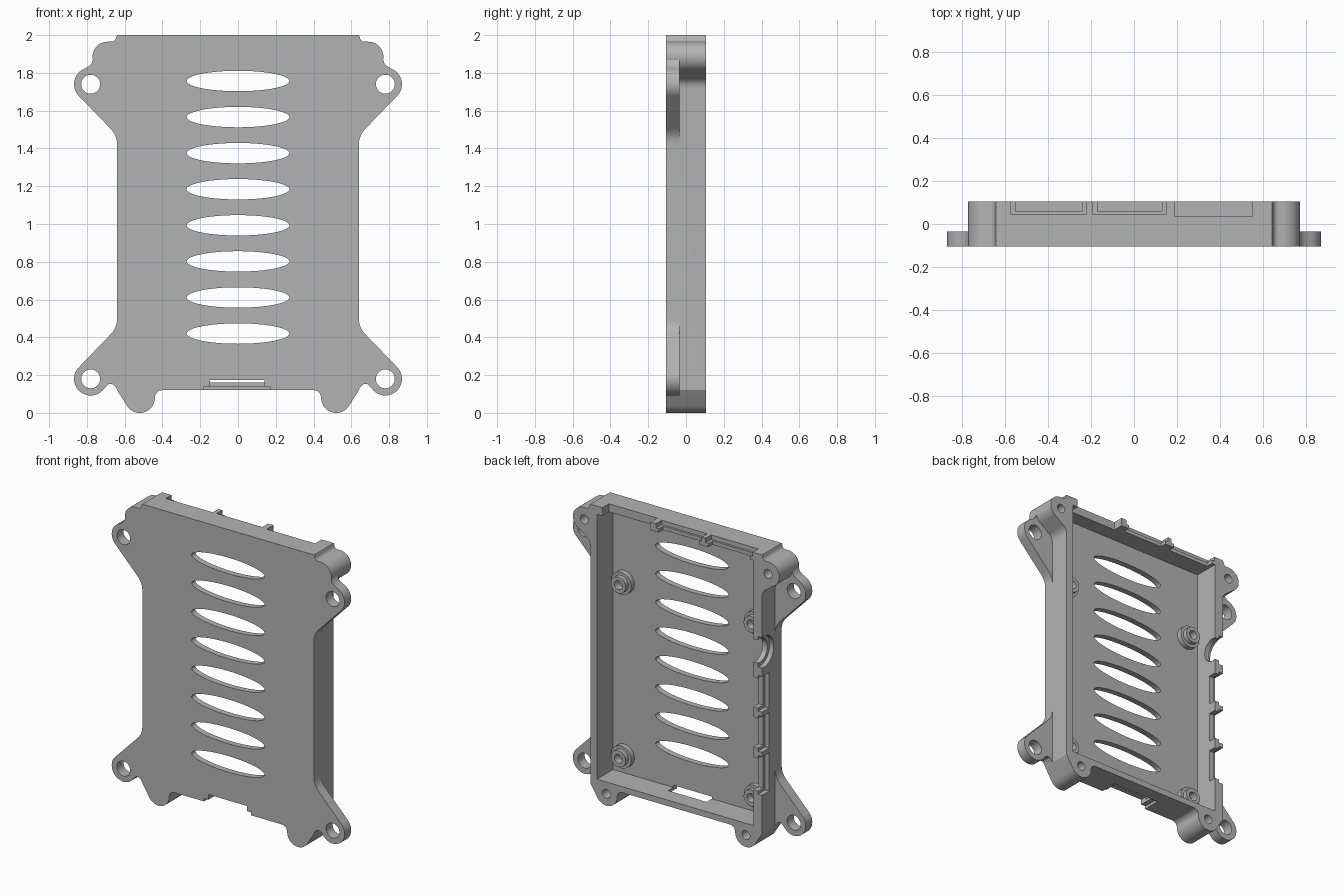
import bpy, bmesh, math
from mathutils import Matrix

FRONT, BACK, FLOOR, EAR_BACK = -0.105, 0.105, -0.065, -0.035

if "Cube" in bpy.data.objects:
    bpy.data.objects.remove(bpy.data.objects["Cube"])

grey = bpy.data.materials.new("light grey plastic")
grey.use_nodes = True
colour = (0.45, 0.45, 0.45, 1)
grey.diffuse_color = colour
grey.node_tree.nodes["Principled BSDF"].inputs["Base Color"].default_value = colour


def arc(cx, cz, r, a0, a1, n=14, rz=None):
    """Points on an arc, angles in degrees."""
    rz = rz or r
    angles = [math.radians(a0 + (a1 - a0) * i / n) for i in range(n + 1)]
    return [(cx + r * math.cos(a), cz + rz * math.sin(a)) for a in angles]


def circle(cx, cz, r, n=40, rz=None):
    return arc(cx, cz, r, 0, 360, n, rz)[:-1]


def finish(name, bm):
    bmesh.ops.recalc_face_normals(bm, faces=bm.faces)
    mesh = bpy.data.meshes.new(name)
    bm.to_mesh(mesh)
    bm.free()
    mesh.materials.append(grey)
    obj = bpy.data.objects.new(name, mesh)
    bpy.context.collection.objects.link(obj)
    return obj


def extrude(name, outline, y0, y1):
    """Solid made by pushing an x-z outline from y0 to y1."""
    bm = bmesh.new()
    face = bm.faces.new([bm.verts.new((x, y0, z)) for x, z in outline])
    new = bmesh.ops.extrude_face_region(bm, geom=[face])["geom"]
    bmesh.ops.translate(bm, vec=(0, y1 - y0, 0),
                        verts=[v for v in new if isinstance(v, bmesh.types.BMVert)])
    return finish(name, bm)


def box(name, x0, x1, y0, y1, z0, z1):
    return extrude(name, [(x0, z0), (x1, z0), (x1, z1), (x0, z1)], y0, y1)


def side_disc(x0, x1, y, z, r):
    """Cylinder lying along x."""
    bm = bmesh.new()
    place = Matrix.Translation(((x0 + x1) / 2, y, z)) @ Matrix.Rotation(math.pi / 2, 4, "Y")
    bmesh.ops.create_cone(bm, cap_ends=True, segments=40, radius1=r, radius2=r,
                          depth=x1 - x0, matrix=place)
    return finish("jack_cutter", bm)


def combine(target, tool, operation):
    tool.hide_render = True
    mod = target.modifiers.new("cut", "BOOLEAN")
    mod.operation, mod.solver, mod.object = operation, "EXACT", tool
    bpy.context.view_layer.objects.active = target
    bpy.ops.object.modifier_apply(modifier=mod.name)
    bpy.data.objects.remove(tool)


def cut(tool):
    combine(case, tool, "DIFFERENCE")


# Case body with full-depth screw bosses at the corners
half = ([(0.40, 0.12)] + arc(0.40, 0.08, 0.04, 80, 0, 8)
        + arc(0.52, 0.08, 0.08, 190, 325, 20) + [(0.64, 0.12)]
        + arc(0.70, 1.72, 0.06, 180, 115, 8)
        + arc(0.69, 1.885, 0.08, -65, 90, 20)
        + arc(0.67, 1.99, 0.025, 270, 180, 6) + [(0.64, 2.0)])
case = extrude("case_shell", half + [(-x, z) for x, z in reversed(half)], FRONT, BACK)

# Thin mounting ears at the front
upper = ([(0.60, 1.42)] + arc(0.76, 1.42, 0.12, 180, 135, 10)
         + arc(0.78, 1.74, 0.088, -45, 65, 18)
         + [(0.79, 1.835), (0.775, 1.85), (0.768, 1.87), (0.60, 1.87)])
lower = ([(0.60, 0.50)] + arc(0.76, 0.50, 0.12, 180, 225, 10)
         + arc(0.78, 0.18, 0.088, 45, -135, 24)
         + [(0.70, 0.138), (0.685, 0.152), (0.665, 0.152), (0.65, 0.14), (0.638, 0.12), (0.60, 0.125)])
for s in (1, -1):
    for outline in (upper, lower):
        combine(case, extrude("ear", [(s * x, z) for x, z in outline], FRONT, EAR_BACK), "UNION")

# Open cavity
cut(box("cavity_cutter", -0.575, 0.59, FLOOR, 0.2, 0.16, 1.945))

# Ear holes and blind screw holes
for s in (1, -1):
    for z in (0.18, 1.74):
        cut(extrude("ear_hole_cutter", circle(s * 0.78, z, 0.05), -0.2, 0.0))
    for x, z in ((0.52, 0.08), (0.685, 1.885)):
        cut(extrude("screw_hole_cutter", circle(s * x, z, 0.03, 24), -0.03, 0.2))

# Row of elliptical vents
for i in range(8):
    cut(extrude("vent_cutter", circle(0, 0.42 + 0.191 * i, 0.272, 64, 0.054), -0.2, FLOOR + 0.02))

# Port notches in the top wall, stepped on the outside
for x0, x1, y0, step in ((-0.57, -0.22, 0.045, 0.02), (-0.19, 0.15, 0.045, 0.02),
                         (0.19, 0.55, 0.035, 0)):
    cut(box("port_cutter", x0 + step, x1 - step, y0 + step * 0.7, 0.2, 1.9, 2.1))
    if step:
        cut(box("port_step_cutter", x0, x1, y0, 0.2, 1.97, 2.1))

# Port notches and round jack in the right wall
for z0, z1 in ((0.38, 0.64), (0.67, 0.91), (0.94, 1.18)):
    cut(box("side_port_cutter", -0.7, -0.5, 0.05, 0.2, z0 + 0.02, z1 - 0.02))
    cut(box("side_step_cutter", -0.7, -0.61, 0.03, 0.2, z0, z1))
cut(side_disc(-0.7, -0.5, 0.085, 1.34, 0.08))
cut(side_disc(-0.7, -0.61, 0.085, 1.34, 0.105))

# Card slot through the bottom wall and front edge
cut(box("slot_cutter", -0.147, 0.14, -0.2, -0.01, 0.05, 0.175))
cut(box("slot_step_cutter", -0.18, 0.17, -0.2, 0.015, 0.05, 0.14))

# Stepped board standoffs with screw holes
standoffs = []
for x in (-0.485, 0.505):
    for z in (0.28, 1.45):
        post = extrude("standoff", circle(x, z, 0.075), FLOOR - 0.01, -0.03)
        combine(post, extrude("standoff_tip", circle(x, z, 0.055), FLOOR, 0.0), "UNION")
        combine(post, extrude("standoff_hole", circle(x, z, 0.03, 24), -0.05, 0.1), "DIFFERENCE")
        standoffs.append(post)

# Smooth curved walls, keep edges sharp
bpy.ops.object.select_all(action="DESELECT")
for obj in [case] + standoffs:
    obj.select_set(True)
bpy.context.view_layer.objects.active = case
bpy.ops.object.shade_smooth_by_angle(angle=math.radians(30))
